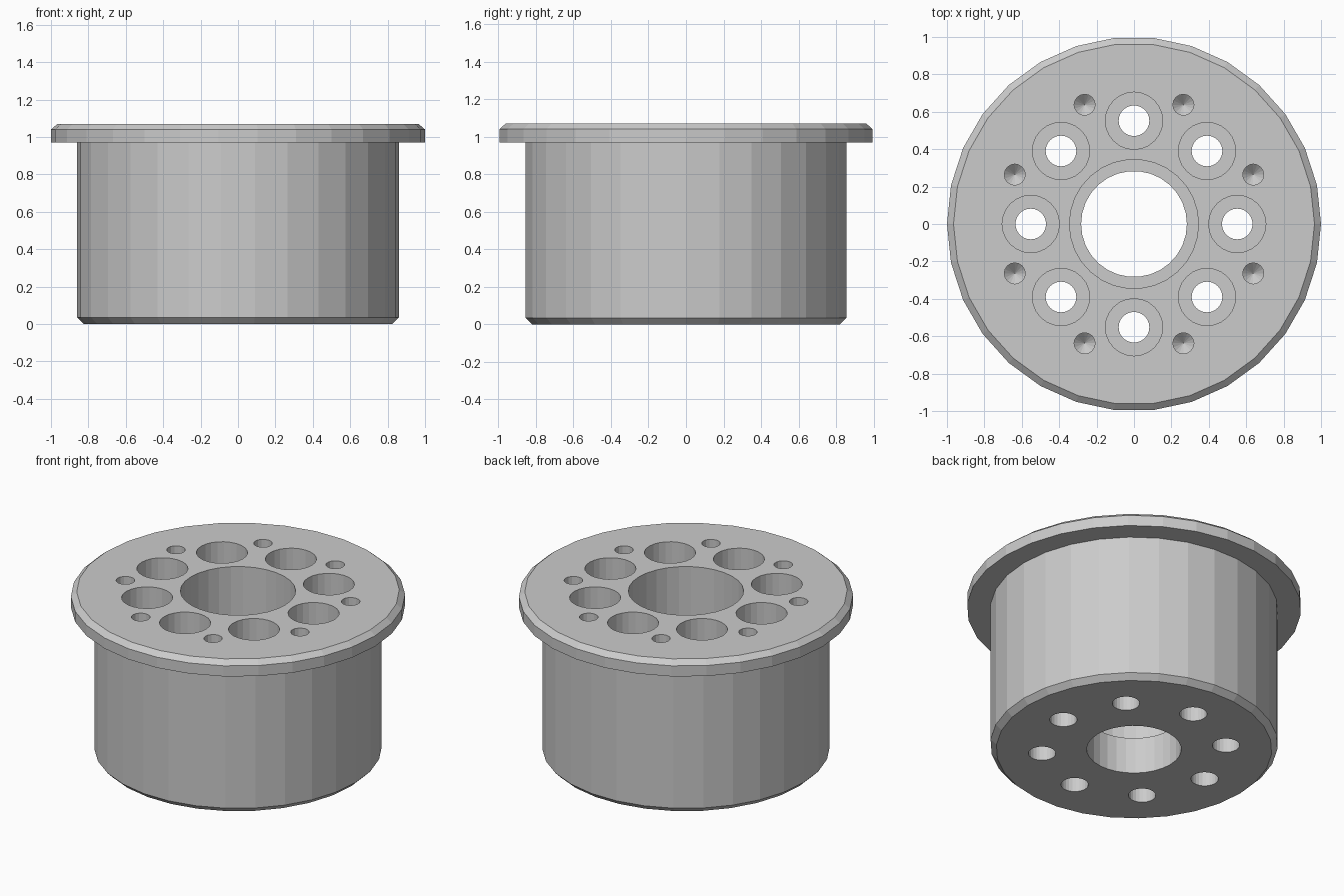
import bpy, bmesh
from math import sin, cos, pi

if "Cube" in bpy.data.objects:
    bpy.data.objects.remove(bpy.data.objects["Cube"])


def lathe(bm, profile, n, cx=0.0, cy=0.0):
    """Revolve (radius, z) points into a closed solid; ends are capped or meet at a tip."""
    rings = []
    for r, z in profile:
        if r == 0:
            rings.append([bm.verts.new((cx, cy, z))])
        else:
            rings.append([bm.verts.new((cx + r * cos(2 * pi * i / n),
                                        cy + r * sin(2 * pi * i / n), z)) for i in range(n)])
    for a, b in zip(rings, rings[1:]):
        for i in range(n):
            j = (i + 1) % n
            if len(a) == 1:
                bm.faces.new((a[0], b[j], b[i]))
            else:
                bm.faces.new((a[i], a[j], b[j], b[i]))
    if len(rings[0]) > 1:
        bm.faces.new(rings[0][::-1])
    bm.faces.new(rings[-1])


def make_object(name, bm):
    bmesh.ops.recalc_face_normals(bm, faces=bm.faces)
    mesh = bpy.data.meshes.new(name)
    bm.to_mesh(mesh)
    bm.free()
    obj = bpy.data.objects.new(name, mesh)
    bpy.context.collection.objects.link(obj)
    return obj


TOP = 1.07
FLOOR = 0.24

# Flanged cylinder with chamfered bottom and rim
bm = bmesh.new()
lathe(bm, [(0.825, 0), (0.86, 0.035), (0.86, 0.97), (1, 0.97), (1, 1.04), (0.965, TOP)], 30)
body = make_object("flanged_bushing", bm)

# Hole cutters
bm = bmesh.new()
# stepped centre bore
lathe(bm, [(0.283, -0.1), (0.283, FLOOR), (0.345, FLOOR), (0.345, TOP + 0.1)], 30)
for k in range(8):
    # counterbored bolt hole
    a = k * pi / 4
    lathe(bm, [(0.082, -0.1), (0.082, FLOOR), (0.153, FLOOR), (0.153, TOP + 0.1)], 24,
          0.552 * cos(a), 0.552 * sin(a))
    # blind drilled hole with conical end
    a += pi / 8
    lathe(bm, [(0, TOP - 0.35), (0.056, TOP - 0.3), (0.056, TOP + 0.1)], 16,
          0.69 * cos(a), 0.69 * sin(a))
cutter = make_object("hole_cutters", bm)
cutter.hide_render = True

# Cut the holes and drop the cutter
mod = body.modifiers.new("holes", 'BOOLEAN')
mod.operation = 'DIFFERENCE'
mod.solver = 'EXACT'
mod.object = cutter
bpy.context.view_layer.objects.active = body
body.select_set(True)
bpy.ops.object.modifier_apply(modifier=mod.name)
bpy.data.objects.remove(cutter, do_unlink=True)
